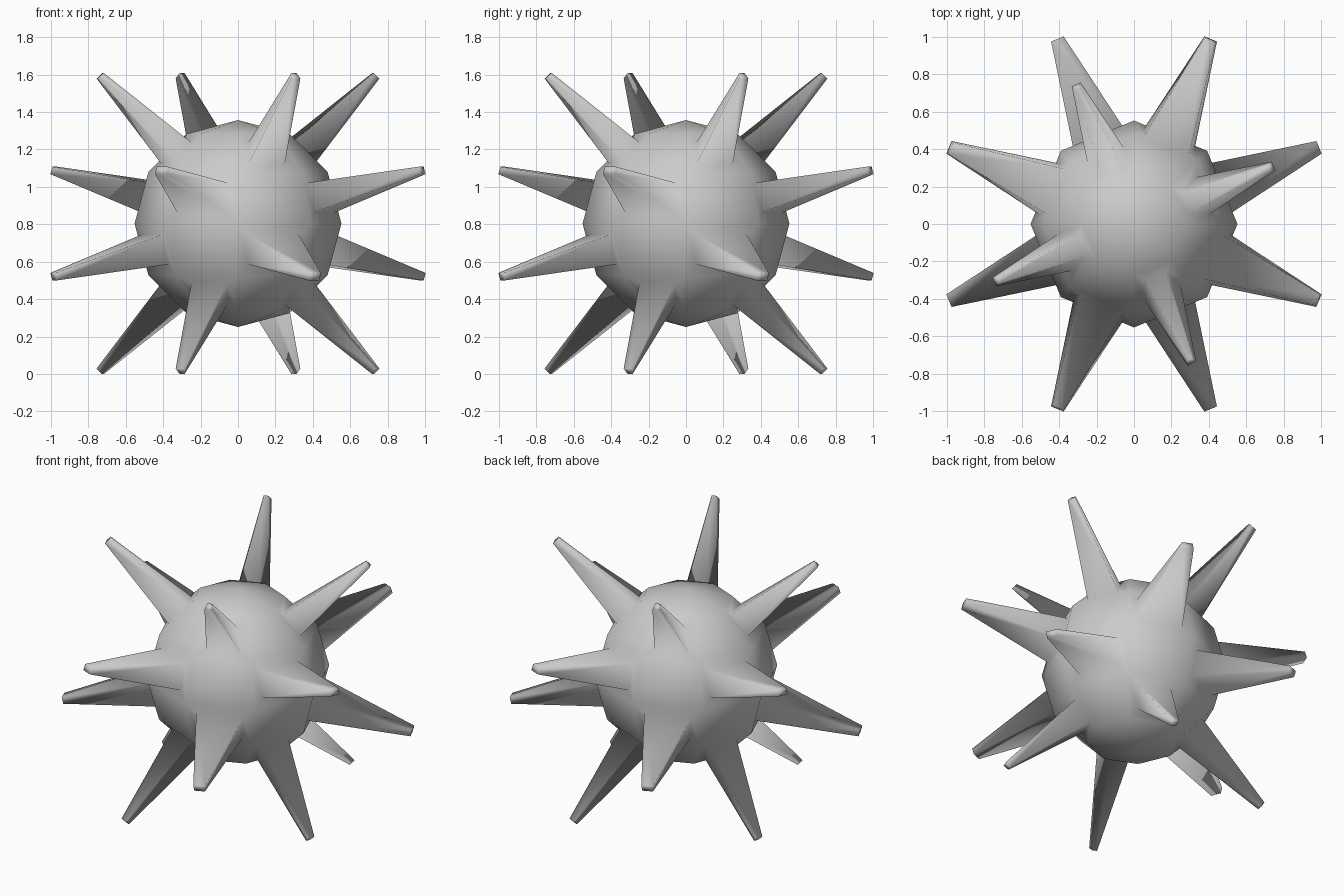
import bpy, bmesh, math

if "Cube" in bpy.data.objects:
    bpy.data.objects.remove(bpy.data.objects["Cube"])

RADIUS, INSET, LENGTH, TIP_SCALE, CENTRE_Z = 0.553, 0.06, 0.607, 0.25, 0.803

# Low-poly ball: 8 segments by 6 rings
bm = bmesh.new()
bmesh.ops.create_uvsphere(bm, u_segments=8, v_segments=6, radius=RADIUS)


def is_spike_face(face):
    """Checkerboard choice among the quads (pole triangles stay plain)."""
    if len(face.verts) != 4:
        return False
    c = face.calc_center_median()
    column = int((math.degrees(math.atan2(c.y, c.x)) % 360) // 45)
    row = int((math.degrees(math.atan2(c.z, math.hypot(c.x, c.y))) + 90) // 30)
    return (row + column) % 2 == 0


# Spikes: inset each chosen face, then pull it out to a small blunt tip
bm.normal_update()
chosen = [f for f in bm.faces if is_spike_face(f)]
bmesh.ops.inset_individual(bm, faces=chosen, thickness=INSET, use_even_offset=True)
bm.normal_update()
tips = bmesh.ops.extrude_discrete_faces(bm, faces=chosen)["faces"]
bm.normal_update()
for tip in tips:
    centre = tip.calc_center_median()
    offset = tip.normal * LENGTH
    for v in tip.verts:
        v.co = centre + (v.co - centre) * TIP_SCALE + offset

bmesh.ops.recalc_face_normals(bm, faces=bm.faces[:])

# Stand it on the ground, smooth shaded
low = min(v.co.z for v in bm.verts)
bmesh.ops.translate(bm, verts=bm.verts[:], vec=(0, 0, -low))
for f in bm.faces:
    f.smooth = True

mesh = bpy.data.meshes.new("spiked_ball")
bm.to_mesh(mesh)
bm.free()
bpy.context.collection.objects.link(bpy.data.objects.new("spiked_ball", mesh))
